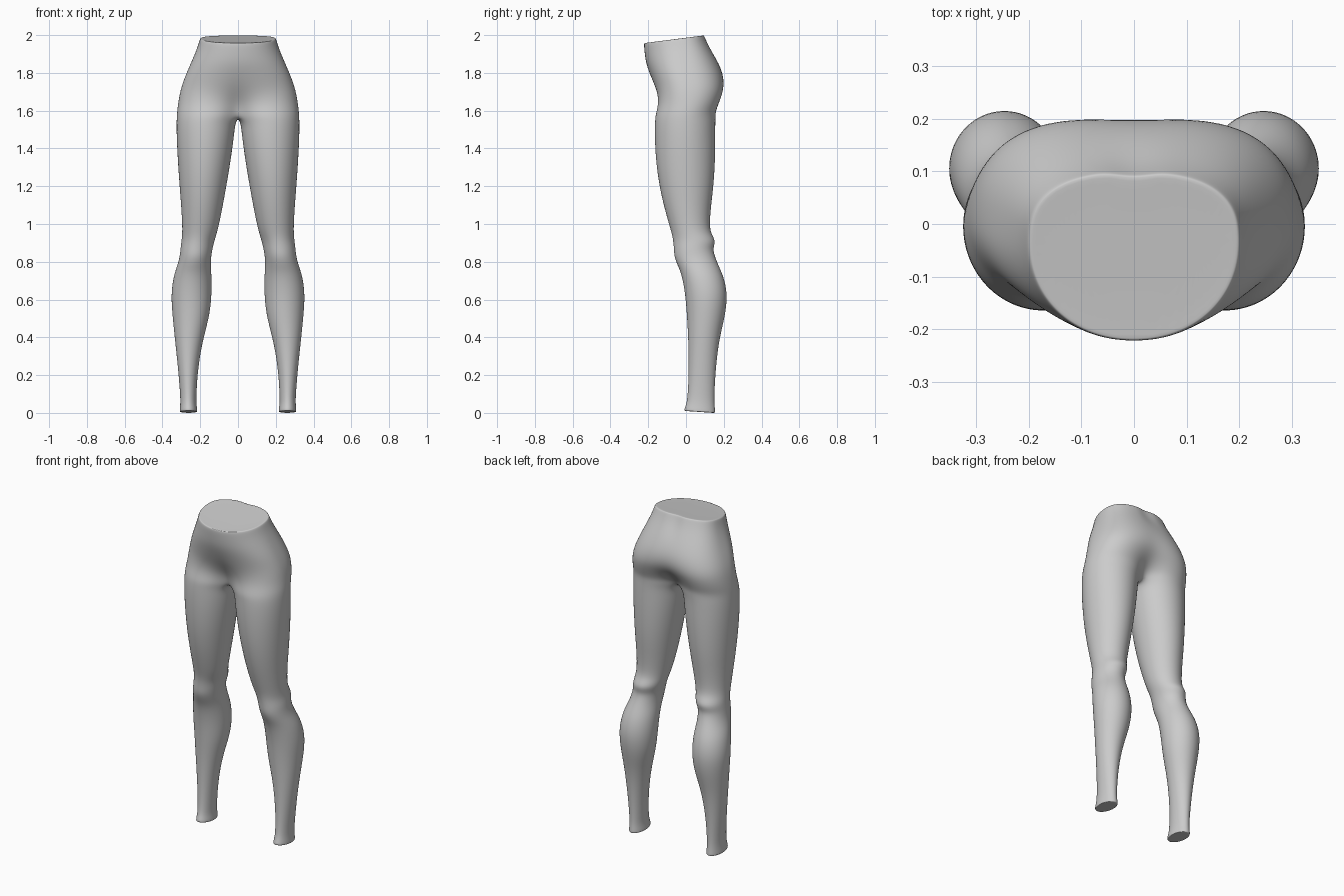
import bpy, bmesh
from math import sin, cos, radians

# Pelvis sections: z, half width, y front, y back, widest y, blend to thigh shape, hem tilt
PELVIS = [
    (2.000, 0.200, -0.221, 0.098, -0.035, 0.00, 0.040),
    (1.985, 0.205, -0.223, 0.104, -0.035, 0.00, 0.038),
    (1.940, 0.218, -0.220, 0.124, -0.032, 0.00, 0.030),
    (1.870, 0.245, -0.213, 0.164, -0.025, 0.00, 0.015),
    (1.800, 0.273, -0.197, 0.198, -0.015, 0.03, 0.00),
    (1.740, 0.296, -0.178, 0.211, 0.000, 0.12, 0.00),
    (1.690, 0.309, -0.164, 0.207, 0.000, 0.30, 0.00),
    (1.640, 0.317, -0.157, 0.184, 0.000, 0.60, 0.00),
    (1.600, 0.322, -0.159, 0.162, 0.000, 0.85, 0.00),
    (1.570, 0.324, -0.162, 0.156, 0.000, 1.00, 0.00),
]
# Leg sections: z, x inner, x outer, y front, y back
LEG = [
    (1.535, 0.014, 0.325, -0.164, 0.155), (1.48, 0.020, 0.325, -0.165, 0.155),
    (1.40, 0.030, 0.322, -0.163, 0.155), (1.30, 0.045, 0.316, -0.155, 0.152),
    (1.20, 0.062, 0.309, -0.140, 0.145), (1.10, 0.080, 0.301, -0.118, 0.133),
    (1.00, 0.100, 0.295, -0.090, 0.124), (0.95, 0.113, 0.295, -0.075, 0.132),
    (0.91, 0.125, 0.299, -0.067, 0.158), (0.87, 0.135, 0.304, -0.064, 0.142),
    (0.83, 0.142, 0.308, -0.062, 0.152), (0.79, 0.144, 0.318, -0.048, 0.168),
    (0.75, 0.142, 0.332, -0.030, 0.186), (0.70, 0.140, 0.345, -0.016, 0.205),
    (0.62, 0.140, 0.354, -0.003, 0.219), (0.52, 0.150, 0.347, 0.005, 0.208),
    (0.42, 0.177, 0.337, 0.011, 0.183), (0.32, 0.199, 0.326, 0.014, 0.166),
    (0.20, 0.215, 0.314, 0.014, 0.155), (0.10, 0.220, 0.306, 0.010, 0.150),
    (0.05, 0.221, 0.305, 0.003, 0.150), (0.012, 0.216, 0.308, -0.008, 0.154),
    (0.000, 0.216, 0.308, -0.008, 0.154),
]
SEAM = 150                      # angle at which the leg ring meets the centre seam
OUTER = list(range(-SEAM, SEAM + 1, 15))
INNER = [165, 180, 195]


def leg_point(a, xi, xo, yf, yb):
    a = radians(a)
    return ((xi + xo) / 2 + (xo - xi) / 2 * 1.01 * cos(a),
            (yf + yb) / 2 + (yb - yf) / 2 * 1.01 * sin(a))


def pelvis_ring(z, w, yf, yb, yc, blend, tilt):
    pts = []
    for a in OUTER:
        p = radians(a * 90 / SEAM)
        e = 2 / (2.1 if a < 0 else 2.6)
        x = w * abs(cos(p)) ** e
        y = yc + (yb - yc if a > 0 else yf - yc) * abs(sin(p)) ** e
        lx, ly = leg_point(a, 0, w, yf, yb)
        x, y = x + (lx - x) * blend, y + (ly - y) * blend
        if abs(a) == SEAM:
            x = 0
            if a > 0 and z > 1.9:
                y -= 0.010      # small dip at the back of the waist
        pts.append((x, y, z - tilt * (yb - y) / (yb - yf)))
    return pts


def bridge(bm, r1, r2, closed):
    n = len(r2)
    for i in range(n if closed else n - 1):
        j = (i + 1) % n
        bm.faces.new((r1[i], r1[j], r2[j], r2[i]))


bm = bmesh.new()

# Waist and hips: open half rings that end on the centre seam
rings = [[bm.verts.new(p) for p in pelvis_ring(*row)] for row in PELVIS]
for r1, r2 in zip(rings, rings[1:]):
    bridge(bm, r1, r2, False)

# Waist cap with a narrow soft rim
lid = [bm.verts.new((v.co.x * 0.95, -0.06 + (v.co.y + 0.06) * 0.95,
                     v.co.z - 0.003)) for v in rings[0]]
bridge(bm, lid, rings[0], False)
bm.faces.new(lid)

# Crotch: close the lowest pelvis ring along the centre seam
last = rings[-1]
y0, y1 = last[0].co.y, last[-1].co.y
prev = last + [bm.verts.new((0, y1 + (y0 - y1) * t, 1.56)) for t in (0.25, 0.5, 0.75)]

# Leg tube
for z, xi, xo, yf, yb in LEG:
    ring = []
    for a in OUTER + INNER:
        x, y = leg_point(a, xi, xo, yf, yb)
        lift = 0.010 * (yb - y) / (yb - yf) if z < 0.03 else 0
        ring.append(bm.verts.new((x, y, z + lift)))
    bridge(bm, prev, ring, True)
    prev = ring

# Ankle cap
sole = [bm.verts.new((0.262 + (v.co.x - 0.262) * 0.85, 0.073 + (v.co.y - 0.073) * 0.85,
                      v.co.z)) for v in prev]
bridge(bm, prev, sole, True)
bm.faces.new(sole)

bmesh.ops.recalc_face_normals(bm, faces=bm.faces)
mesh = bpy.data.meshes.new("leggings")
bm.to_mesh(mesh)
bm.free()
for p in mesh.polygons:
    p.use_smooth = True
legs = bpy.data.objects.new("leggings", mesh)
bpy.context.collection.objects.link(legs)

# Mirror the half and smooth it
mirror = legs.modifiers.new("mirror", 'MIRROR')
mirror.use_clip = True
mirror.merge_threshold = 0.001
sub = legs.modifiers.new("smooth", 'SUBSURF')
sub.levels = sub.render_levels = 2
